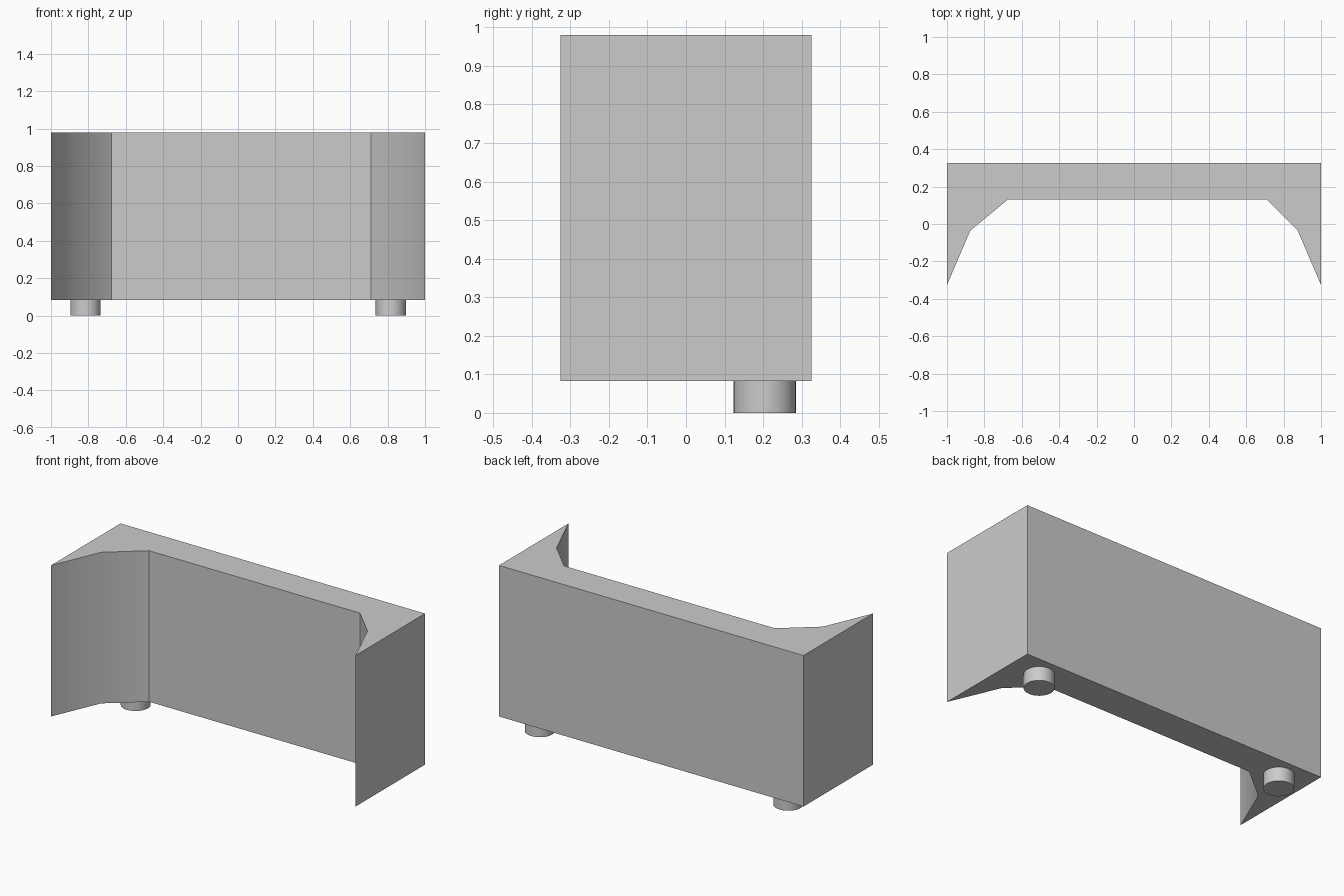
import bpy, bmesh, math

cube = bpy.data.objects.get("Cube")
if cube:
    bpy.data.objects.remove(cube, do_unlink=True)

grey = bpy.data.materials.new("light grey")
grey.use_nodes = True
colour = (0.6, 0.6, 0.6, 1)
grey.diffuse_color = colour
grey.node_tree.nodes["Principled BSDF"].inputs["Base Color"].default_value = colour

FLOOR, TOP = 0.083, 0.98


def finish(obj):
    """Apply the material and smooth the gentle bends only."""
    obj.data.materials.append(grey)
    bpy.ops.object.select_all(action='DESELECT')
    obj.select_set(True)
    bpy.context.view_layer.objects.active = obj
    bpy.ops.object.shade_smooth_by_angle(angle=math.radians(32))


def extruded(name, outline, z0, z1):
    """Prism from a plan outline, listed counter-clockwise."""
    bm = bmesh.new()
    base = bm.faces.new([bm.verts.new((x, y, z0)) for x, y in outline])
    ext = bmesh.ops.extrude_face_region(bm, geom=[base], use_keep_orig=True)
    top = [v for v in ext["geom"] if isinstance(v, bmesh.types.BMVert)]
    bmesh.ops.translate(bm, verts=top, vec=(0, 0, z1 - z0))
    bmesh.ops.recalc_face_normals(bm, faces=bm.faces)
    mesh = bpy.data.meshes.new(name)
    bm.to_mesh(mesh)
    bm.free()
    obj = bpy.data.objects.new(name, mesh)
    bpy.context.collection.objects.link(obj)
    finish(obj)


# Body: back slab with forward wings, slightly uneven inner corners
extruded("body", [(1, 0.326), (-1, 0.326), (-1, -0.326), (-0.875, -0.035),
                  (-0.675, 0.13), (0.71, 0.13), (0.875, -0.035), (1, -0.326)],
         FLOOR, TOP)

# Round feet under the rear corners
for side, x in (("right", -0.815), ("left", 0.817)):
    bpy.ops.mesh.primitive_cylinder_add(vertices=32, radius=0.081, depth=FLOOR,
                                        location=(x, 0.204, FLOOR / 2))
    foot = bpy.context.object
    foot.name = side + "_foot"
    finish(foot)
